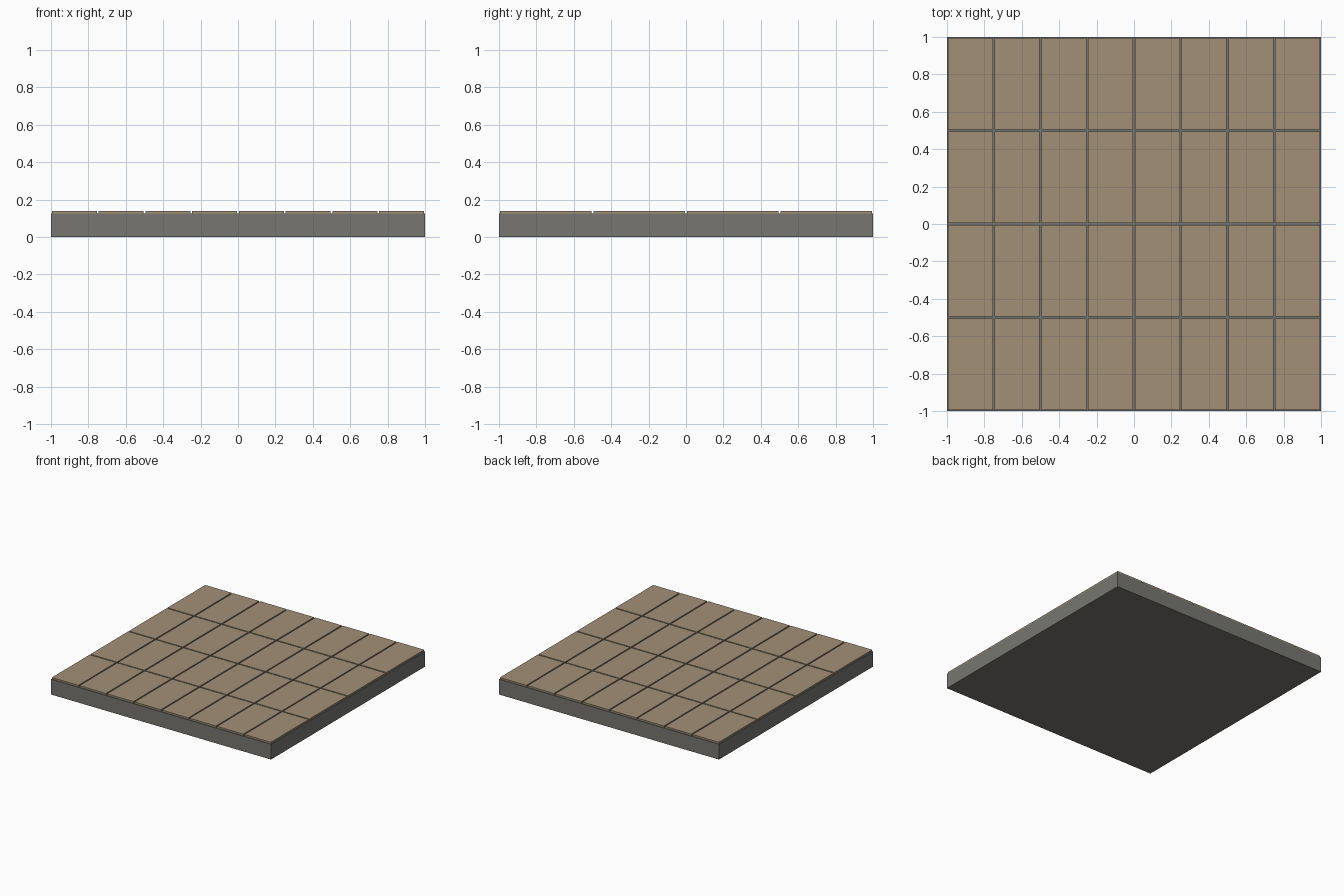
import bpy

if "Cube" in bpy.data.objects:
    bpy.data.objects.remove(bpy.data.objects["Cube"])

BASE_H, TILE_H, GAP = 0.125, 0.014, 0.01
COLS, ROWS = 8, 4


def material(name, rgb):
    m = bpy.data.materials.new(name)
    m.diffuse_color = (*rgb, 1)
    m.use_nodes = True
    m.node_tree.nodes["Principled BSDF"].inputs["Base Color"].default_value = m.diffuse_color
    return m


def box(name, centre, size, mat):
    bpy.ops.mesh.primitive_cube_add(size=1, location=centre)
    o = bpy.context.object
    o.name = name
    o.scale = size
    bpy.ops.object.transform_apply(location=False, rotation=False, scale=True)
    o.data.materials.append(mat)
    return o


stone = material("grey stone", (0.185, 0.183, 0.165))
tan = material("tan tile", (0.36, 0.28, 0.187))

# Stone slab
box("floor_slab", (0, 0, BASE_H / 2), (2, 2, BASE_H), stone)

# Grid of thin tiles with narrow grooves between them
w, d = 2 / COLS, 2 / ROWS
for i in range(COLS):
    for j in range(ROWS):
        box(f"floor_tile_{i}_{j}",
            (-1 + (i + 0.5) * w, -1 + (j + 0.5) * d, BASE_H + TILE_H / 2),
            (w - GAP, d - GAP, TILE_H), tan)
